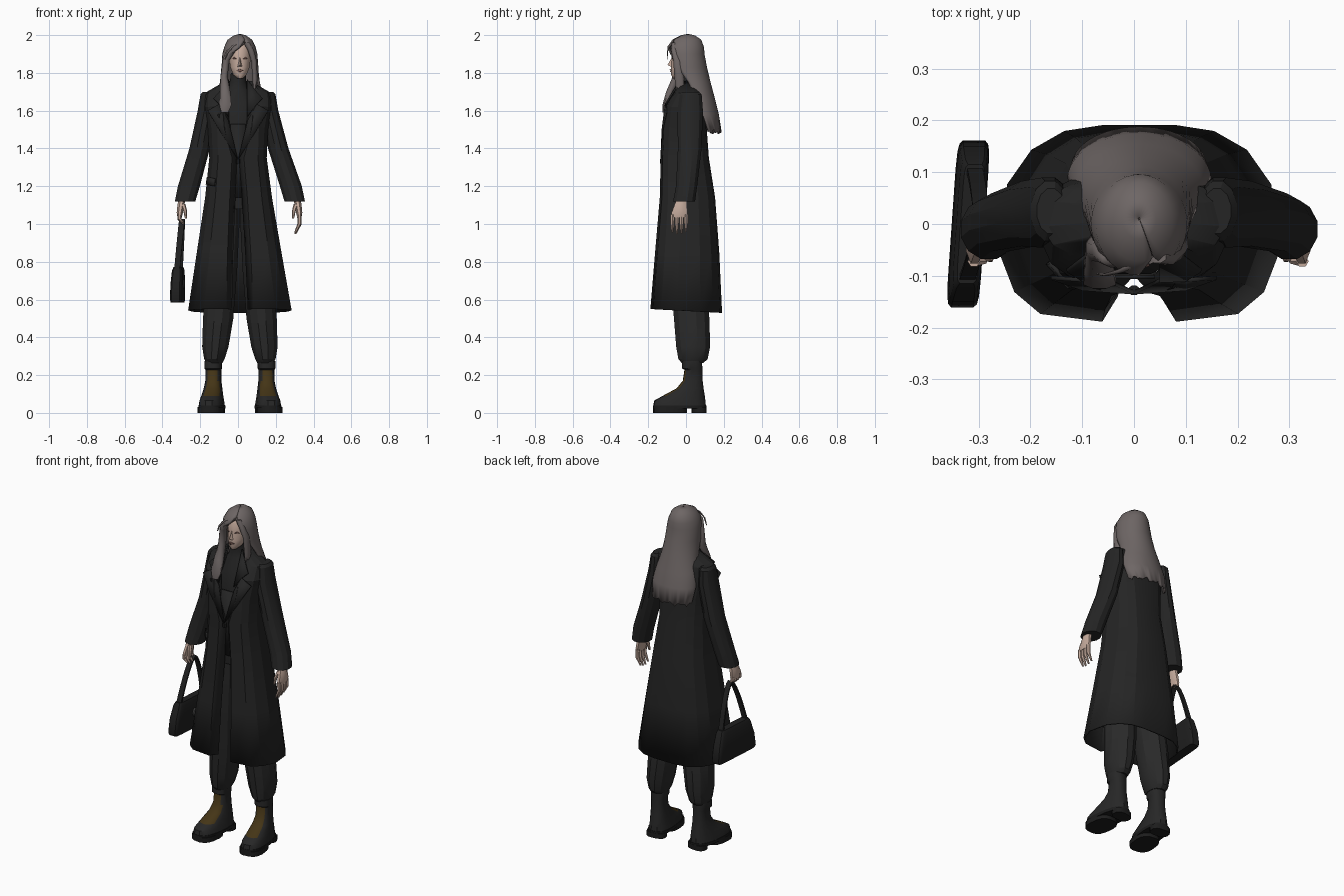
import bpy, bmesh
from math import sin, cos, pi, radians, copysign
from mathutils import Vector, Matrix

if "Cube" in bpy.data.objects:
    bpy.data.objects.remove(bpy.data.objects["Cube"], do_unlink=True)


def material(name, r, g, b):
    m = bpy.data.materials.new(name)
    m.use_nodes = True
    m.diffuse_color = (r, g, b, 1)
    node = m.node_tree.nodes["Principled BSDF"]
    node.inputs["Base Color"].default_value = (r, g, b, 1)
    node.inputs["Roughness"].default_value = .8
    return m


COAT = material("coat black", .018, .018, .018)
CLOTH = material("trouser charcoal", .023, .023, .023)
LEATHER = material("boot leather", .02, .02, .02)
RUBBER = material("sole black", .012, .012, .012)
LACE = material("lace brown", .058, .035, .008)
BAG = material("bag black", .014, .014, .014)
CLASP = material("clasp grey", .1, .1, .1)
HAIR = material("hair ash grey", .155, .133, .13)
SKIN = material("skin", .55, .4, .33)
LIPS = material("lip brown", .22, .12, .1)


def build(name, verts, faces, mats, thick=0, rule=None, angle=35):
    """Mesh object with optional thickness and a per-face material rule."""
    bm = bmesh.new()
    vs = [bm.verts.new(v) for v in verts]
    for f in faces:
        bm.faces.new([vs[i] for i in f])
    bmesh.ops.recalc_face_normals(bm, faces=bm.faces)
    if rule:
        bm.normal_update()
        for f in bm.faces:
            f.material_index = rule(f.calc_center_median(), f.normal)
    me = bpy.data.meshes.new(name)
    bm.to_mesh(me)
    bm.free()
    ob = bpy.data.objects.new(name, me)
    bpy.context.collection.objects.link(ob)
    for m in mats:
        me.materials.append(m)
    bpy.ops.object.select_all(action='DESELECT')
    ob.select_set(True)
    bpy.context.view_layer.objects.active = ob
    bpy.ops.object.shade_smooth_by_angle(angle=radians(angle))
    if thick:
        mod = ob.modifiers.new("thickness", 'SOLIDIFY')
        mod.thickness, mod.offset = thick, 0
    return ob


def loft(name, rings, *mats, closed=True, **options):
    """Skin a stack of rings; closed rings are capped at both ends."""
    n = len(rings[0])
    verts = [p for r in rings for p in r]
    faces = [(i*n + j, i*n + (j+1) % n, (i+1)*n + (j+1) % n, (i+1)*n + j)
             for i in range(len(rings) - 1) for j in range(n if closed else n - 1)]
    if closed:
        faces += [tuple(range(n)), tuple(range(len(verts) - n, len(verts)))]
    return build(name, verts, faces, mats, **options)


def oval(z, cx, cy, rx, ry, side=1, n=12, power=1):
    """Horizontal ellipse; a power below one makes it boxier."""
    pts = []
    for j in range(n):
        a = 2*pi*(j + .5)/n - pi/2
        c, s = [copysign(abs(t)**power, t) for t in (cos(a), sin(a))]
        pts.append(Vector((side*(cx + rx*c), cy + ry*s, z)))
    return pts


def plate(name, pts, mat, side=1, thick=.008):
    return build(name, [(side*x, y, z) for x, y, z in pts], [range(len(pts))], [mat], thick=thick)


SIDES = (("left", 1), ("right", -1))

# Long open coat: half outline mirrored, with the front edges folded in
rings = []
for z, cx, rx, front, back, gap in (
        (.55, .01, .27, -.185, .187, .045), (.85, .006, .22, -.16, .172, .035),
        (1.14, .003, .173, -.135, .15, .02), (1.35, 0, .148, -.13, .117, .005),
        (1.5, 0, .155, -.122, .106, .045), (1.62, 0, .178, -.105, .1, .055),
        (1.69, 0, .175, -.06, .085, .05), (1.755, 0, .062, -.03, .065, .045)):
    mid, half = (front + back)/2, (back - front)/2
    outline = [(gap, -.75), (gap + .028, -1), (.7*rx, -.92), (.88*rx, -.7), (rx, -.25),
               (.93*rx, .4), (.76*rx, .75), (.53*rx, .94), (.26*rx, 1)]
    right = [(-x, v) for x, v in outline]
    rings.append([Vector((cx + x, mid + v*half, z - .02*(v + 1)/2*(z < .6)))
                  for x, v in outline + right[::-1]])
loft("coat", rings, COAT, closed=False, thick=.008, angle=20)

# Torso with high collar, the inner front panel and one pocket flap
loft("sweater", [oval(*r) for r in (
    (1.08, 0, 0, .12, .09), (1.35, 0, -.005, .115, .095), (1.52, 0, -.005, .12, .095),
    (1.64, 0, 0, .13, .08), (1.71, 0, .005, .06, .055), (1.75, 0, .005, .045, .05),
    (1.8, .003, 0, .042, .045))], COAT)
plate("inner_panel", [(-.035, -.1, 1.14), (.035, -.1, 1.14),
                      (.04, -.102, 1.53), (-.04, -.102, 1.53)], COAT)
loft("coat_button", [oval(z, 0, -.128, .012, .01, n=8) for z in (1.32, 1.345)], RUBBER)
plate("pocket_flap", [(-.125, -.122, 1.2), (-.168, -.075, 1.21),
                      (-.162, -.075, 1.25), (-.12, -.122, 1.24)], COAT)

for label, s in SIDES:
    dx = .02 if s > 0 else 0
    # Lapel and collar
    plate(label + "_lapel", [(.0, -.132, 1.34), (.1, -.125, 1.5), (.16, -.104, 1.6),
                             (.1, -.108, 1.635), (.052, -.108, 1.55)], COAT, s)
    plate(label + "_collar", [(.05, -.11, 1.57), (.1, -.108, 1.635), (.13, -.09, 1.665),
                              (.09, -.06, 1.71), (.05, -.03, 1.765)], COAT, s)
    # Sleeve
    loft(label + "_sleeve", [oval(z, x + dx*k, y, rx, ry, s) for z, x, y, rx, ry, k in (
        (1.7, .16, .025, .028, .045, 0), (1.685, .162, .025, .038, .06, 0),
        (1.6, .165, .022, .05, .07, 0), (1.4, .203, .02, .056, .065, .5),
        (1.2, .26, .003, .06, .058, 1), (1.12, .28, -.01, .056, .06, 1))],
        COAT, angle=25)
    # Hand hanging from the cuff, fingers and thumb
    hx = .302 + dx*.8
    loft(label + "_palm", [oval(z, hx + x, y, rx, ry, s, 8) for z, x, y, rx, ry in (
        (1.15, -.008, -.02, .02, .025), (1.1, 0, -.028, .02, .036),
        (1.06, .006, -.034, .018, .046), (1.035, .007, -.036, .012, .044))], SKIN)
    reach = .105 if s > 0 else .055
    for i in range(4):
        y, length = -.072 + .024*i, reach - .008*abs(i - 1.3)
        loft(f"{label}_finger_{i + 1}", [
            oval(1.05 - length*t, hx + x, y, r, r, s, 6)
            for t, x, r in ((0, .007, .012), (.5, .008, .011), (1, -.014, .005))], SKIN)
    loft(label + "_thumb", [oval(z, hx + x, y, .01*k, .012*k, s, 6) for z, x, y, k in (
        (1.105, -.012, -.045, 1.2), (1.07, -.022, -.062, 1), (1.03, -.026, -.068, .5))], SKIN)

    # Trouser leg gathered above the boot; the stance leans a little to the left
    lean = .01*s
    loft(label + "_trouser_leg", [oval(z, x + lean, y, rx, ry, s) for z, x, y, rx, ry in (
        (.265, .135, .035, .045, .06), (.285, .135, .037, .056, .08),
        (.35, .13, .038, .072, .093), (.5, .115, .03, .083, .097),
        (.75, .095, .01, .083, .098), (1, .07, 0, .07, .095), (1.14, .06, 0, .058, .09))],
        CLOTH, angle=25)

    # Boot, turned slightly outward, with a lace panel up the front
    turn = Matrix.Rotation(.12*s, 3, 'Z')
    pivot = Vector(((.14 + lean)*s, .04, 0))

    def boot_ring(z, front, back, rx, power=.8):
        r = oval(z, .14 + lean, (front + back)/2, rx, (back - front)/2, s, 16, power)
        return [turn @ (p - pivot) + pivot for p in r]

    loft(label + "_boot", [boot_ring(*r) for r in (
        (.035, -.175, .106, .067), (.065, -.17, .103, .062), (.09, -.125, .1, .056),
        (.13, -.05, .093, .048), (.17, -.017, .088, .042), (.228, -.008, .086, .042),
        (.236, -.022, .086, .046), (.275, -.022, .085, .046))],
        LEATHER, LACE, rule=lambda c, n: int(.1 < c.z < .23 and n.y < -.4 and abs(n.x) < .66))
    for part, low, high, front, back, rx in (
            ("sole", .022, .04, -.176, .108, .068), ("sole_front", 0, .03, -.174, .005, .068),
            ("heel", 0, .03, .03, .108, .057)):
        loft(f"{label}_{part}", [boot_ring(z, front, back, rx, .75) for z in (low, high)], RUBBER)

    # Eye
    plate(label + "_eye", [(.018, -.073, 1.874), (.042, -.06, 1.876),
                           (.032, -.069, 1.884)], LIPS, s, .004).location.x = .01

# Head and face
loft("head", [oval(*r, n=16) for r in (
    (1.77, .01, -.05, .014, .02), (1.79, .01, -.035, .036, .045),
    (1.83, .01, -.015, .052, .065), (1.88, .01, 0, .059, .075),
    (1.93, .01, .002, .06, .075), (1.97, .01, .005, .04, .05))], SKIN, angle=60)
build("nose", [(-.005, -.073, 1.83), (.025, -.073, 1.83), (.01, -.098, 1.842), (.01, -.073, 1.885)],
      [(0, 1, 2), (0, 2, 3), (1, 2, 3)], [SKIN])
plate("lips", [(-.01, -.079, 1.812), (.01, -.083, 1.804), (.03, -.079, 1.812),
               (.01, -.084, 1.82)], LIPS, thick=.005)

# Hair: domed crown with a side parting and a long fall, open around the face
rings = []
for z, cy, rx, ry, opening, parting in (
        (2, .01, .002, .002, 0, 25), (1.993, .009, .03, .036, 0, 25),
        (1.972, .004, .06, .072, 0, 25), (1.935, -.002, .078, .092, 18, 18),
        (1.9, 0, .087, .092, 40, 8), (1.83, .01, .092, .095, 58, 0),
        (1.75, .032, .1, .092, 78, 0), (1.66, .06, .12, .088, 88, 0),
        (1.58, .085, .133, .083, 92, 0), (1.49, .11, .125, .072, 95, 0)):
    a, count = radians(opening), 24
    ring = []
    for j in range(count + 1):
        t = -pi/2 + radians(parting) + a + (2*pi - 2*a)*j/count
        ragged = .007*(sin(2.3*j) + sin(5*j)) if z < 1.5 else 0
        ring.append(Vector((.01 + rx*cos(t), cy + ry*sin(t), z + ragged)))
    rings.append(ring)
loft("hair", rings, HAIR, closed=False, thick=.012, angle=60)

# Loose locks framing the face and a thin flick over the brow
for name, path in (
        ("right_lock", ((1.96, .025, -.066, .02, .012), (1.92, -.035, -.07, .028, .015),
                        (1.87, -.062, -.05, .02, .025), (1.78, -.074, -.045, .02, .028),
                        (1.7, -.068, -.085, .03, .022), (1.63, -.066, -.112, .034, .014),
                        (1.59, -.07, -.118, .02, .008))),
        ("left_lock", ((1.96, .045, -.064, .018, .012), (1.92, .068, -.062, .018, .018),
                       (1.86, .085, -.045, .016, .024), (1.77, .09, -.035, .015, .028),
                       (1.69, .085, -.03, .01, .02))),
        ("brow_flick", ((1.965, .02, -.07, .01, .005), (1.945, -.025, -.09, .008, .004),
                        (1.91, -.055, -.098, .006, .003), (1.87, -.07, -.096, .003, .002)))):
    loft(name, [oval(*r, n=8) for r in path], HAIR, angle=60)


# Handbag, slightly turned, with a peaked strap and a round clasp on the inner face
def swing(ring):
    return [p + Vector((.07*p.y, 0, 0)) for p in ring]


loft("handbag", [swing(oval(z, x, 0, rx, ry, n=16, power=.25)) for z, x, rx, ry in (
    (.585, -.32, .028, .155), (.6, -.32, .032, .162), (.68, -.319, .031, .15),
    (.755, -.316, .027, .125), (.772, -.315, .02, .115))], BAG)
strap = []
for i in range(15):
    u = i/7 - 1
    rise = 1 - abs(u)**1.6
    x, y, z = -.316 + .02*rise, .108*u, .745 + .275*rise
    strap.append([Vector((x + w, y + k*u*.006, z + k*(1 - abs(u))*.007))
                  for w, k in ((-.015, -1), (.015, -1), (.015, 1), (-.015, 1))])
loft("handbag_strap", [swing(r) for r in strap], BAG)
loft("handbag_clasp", [[Vector((x, .02*cos(pi*j/6), .68 + .025*sin(pi*j/6))) for j in range(12)]
                       for x in (-.29, -.283)], CLASP)
